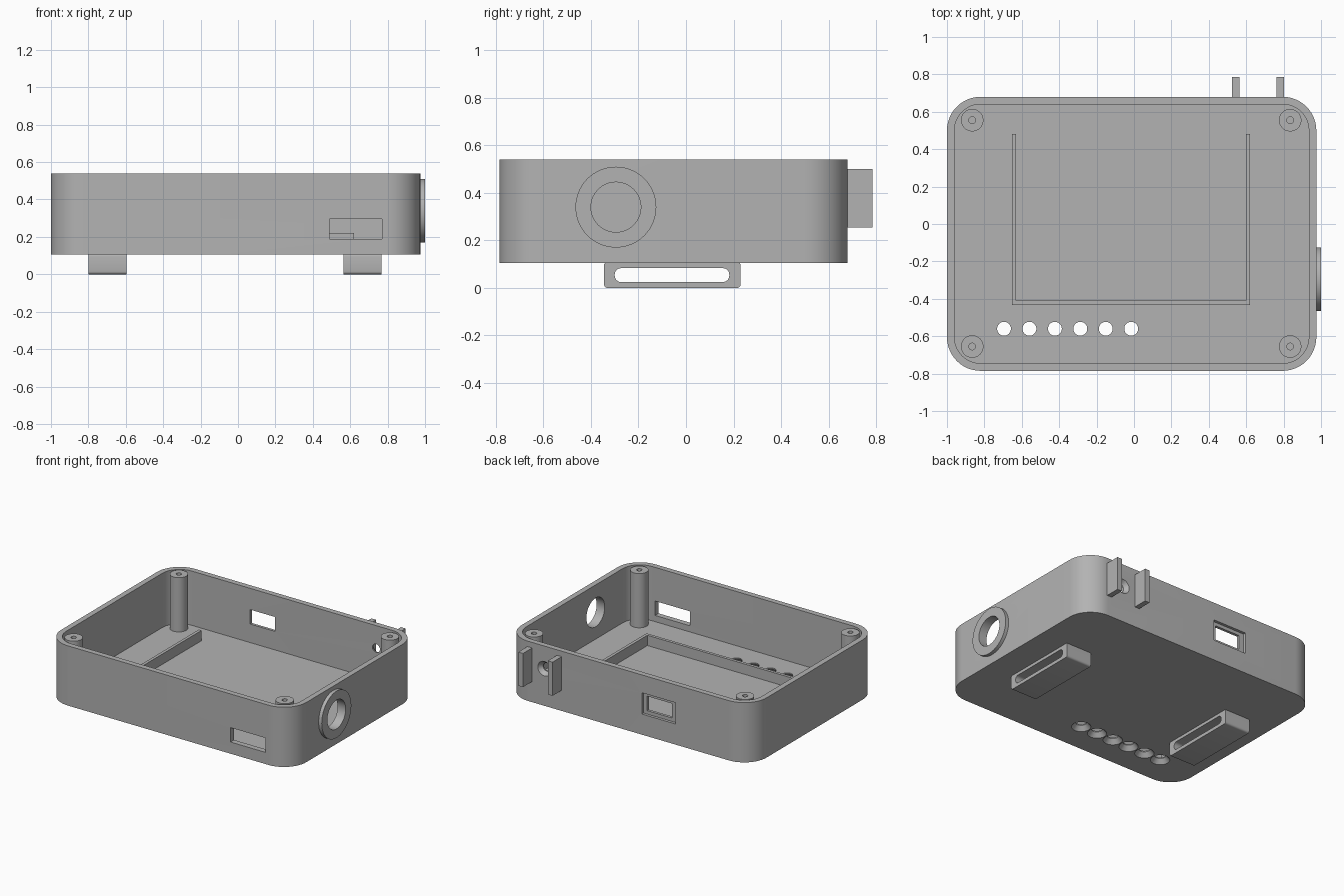
import bpy, bmesh, math
from mathutils import Matrix, Vector

if "Cube" in bpy.data.objects:
    bpy.data.objects.remove(bpy.data.objects["Cube"])

grey = bpy.data.materials.new("plain grey")
grey.use_nodes = True
COLOUR = (0.45, 0.45, 0.45, 1)
grey.diffuse_color = COLOUR
grey.node_tree.nodes["Principled BSDF"].inputs["Base Color"].default_value = COLOUR

BOTTOM, FLOOR, TOP = 0.105, 0.145, 0.54
WEST, EAST, FRONT, BACK = -1.0, 0.975, -0.785, 0.68
WALL = 0.04


def finish(name, bm):
    bmesh.ops.recalc_face_normals(bm, faces=bm.faces)
    mesh = bpy.data.meshes.new(name)
    bm.to_mesh(mesh)
    bm.free()
    mesh.materials.append(grey)
    obj = bpy.data.objects.new(name, mesh)
    bpy.context.collection.objects.link(obj)
    return obj


def box(name, x0, x1, y0, y1, z0, z1, radius=0, axis=2, segments=12):
    """Box between two corners, with the edges along one axis rounded."""
    bm = bmesh.new()
    size = Vector((x1 - x0, y1 - y0, z1 - z0))
    centre = Vector((x0 + x1, y0 + y1, z0 + z1)) / 2
    bmesh.ops.create_cube(bm, size=1, matrix=Matrix.Translation(centre) @ Matrix.Diagonal((*size, 1)))
    if radius:
        edges = [e for e in bm.edges
                 if abs((e.verts[0].co - e.verts[1].co).normalized()[axis]) > 0.9]
        bmesh.ops.bevel(bm, geom=edges, offset=radius, segments=segments,
                        profile=0.5, affect='EDGES')
    return finish(name, bm)


def rod(name, start, end, r0, r1=None, sides=48):
    """Cylinder or cone from start to end."""
    start, end = Vector(start), Vector(end)
    way = end - start
    turn = way.to_track_quat('Z', 'Y').to_matrix().to_4x4()
    bm = bmesh.new()
    bmesh.ops.create_cone(bm, cap_ends=True, segments=sides, radius1=r0,
                          radius2=r0 if r1 is None else r1, depth=way.length,
                          matrix=Matrix.Translation((start + end) / 2) @ turn)
    return finish(name, bm)


def combine(target, tool, operation):
    bpy.ops.object.select_all(action='DESELECT')
    bpy.context.view_layer.objects.active = target
    target.select_set(True)
    mod = target.modifiers.new(operation.lower(), 'BOOLEAN')
    mod.operation, mod.solver, mod.object = operation, 'EXACT', tool
    bpy.ops.object.modifier_apply(modifier=mod.name)
    bpy.data.objects.remove(tool)


def cut(target, tool):
    combine(target, tool, 'DIFFERENCE')


# Open tray with rounded corners
case = box("case", WEST, EAST, FRONT, BACK, BOTTOM, TOP, 0.18)
cut(case, box("cutter", WEST + WALL, EAST - WALL, FRONT + WALL, BACK - WALL,
              FLOOR, TOP + 0.1, 0.14))

# Port collar on the side wall
PORT_Y, PORT_Z = -0.295, 0.34
collar = rod("port_collar", (EAST - 0.01, PORT_Y, PORT_Z), (1.0, PORT_Y, PORT_Z), 0.17, sides=64)
for part in (case, collar):
    cut(part, rod("cutter", (EAST - 0.1, PORT_Y, PORT_Z), (1.1, PORT_Y, PORT_Z), 0.105, sides=64))

# Front window, and back window with an outer recess
cut(case, box("cutter", 0.49, 0.77, FRONT - 0.1, FRONT + 0.1, 0.19, 0.295))
cut(case, box("cutter", -0.35, -0.15, BACK - 0.1, BACK + 0.1, 0.28, 0.385))
cut(case, box("cutter", -0.39, -0.12, BACK - 0.02, BACK + 0.1, 0.255, 0.41))

# Countersunk hole between the back brackets
cut(case, rod("cutter", (0.665, BACK - 0.1, 0.375), (0.665, BACK + 0.1, 0.375), 0.03))
cut(case, rod("cutter", (0.665, BACK - 0.03, 0.375), (0.665, BACK + 0.01, 0.375), 0.03, 0.06))

# Row of countersunk floor holes
for i in range(6):
    x = -0.695 + i * 0.136
    cut(case, rod("cutter", (x, -0.56, BOTTOM - 0.1), (x, -0.56, FLOOR + 0.1), 0.037))
    cut(case, rod("cutter", (x, -0.56, BOTTOM - 0.005), (x, -0.56, FLOOR - 0.008), 0.068, 0.037))

# Corner screw posts with pilot holes
posts = []
for x in (-0.865, 0.835):
    for y in (-0.655, 0.555):
        post = rod("screw_post", (x, y, FLOOR - 0.01), (x, y, TOP), 0.06)
        cut(post, rod("cutter", (x, y, TOP - 0.25), (x, y, TOP + 0.1), 0.018, sides=24))
        posts.append(post)

# U-shaped rail around the panel seat
RAIL_TOP = 0.22
rail = box("panel_rail", -0.652, 0.62, -0.432, 0.48, FLOOR - 0.01, RAIL_TOP)
cut(rail, box("cutter", -0.63, 0.598, -0.41, 0.6, FLOOR - 0.1, RAIL_TOP + 0.1))

# Back brackets
for x in (0.525, 0.763):
    box("back_bracket", x, x + 0.038, BACK - 0.01, 0.785, 0.255, 0.5)

# Strap loops underneath
loops = []
for x in (-0.8, 0.565):
    loop = box("strap_loop", x, x + 0.203, -0.345, 0.23, 0, BOTTOM + 0.005, 0.015, 0, 4)
    cut(loop, box("cutter", x - 0.1, x + 0.3, -0.3, 0.182, 0.025, 0.083, 0.026, 0, 6))
    loops.append(loop)

# Smooth the rounded walls, keep hard edges
bpy.ops.object.select_all(action='DESELECT')
for obj in [case, collar] + posts + loops:
    obj.select_set(True)
bpy.context.view_layer.objects.active = case
bpy.ops.object.shade_smooth_by_angle(angle=math.radians(30))
